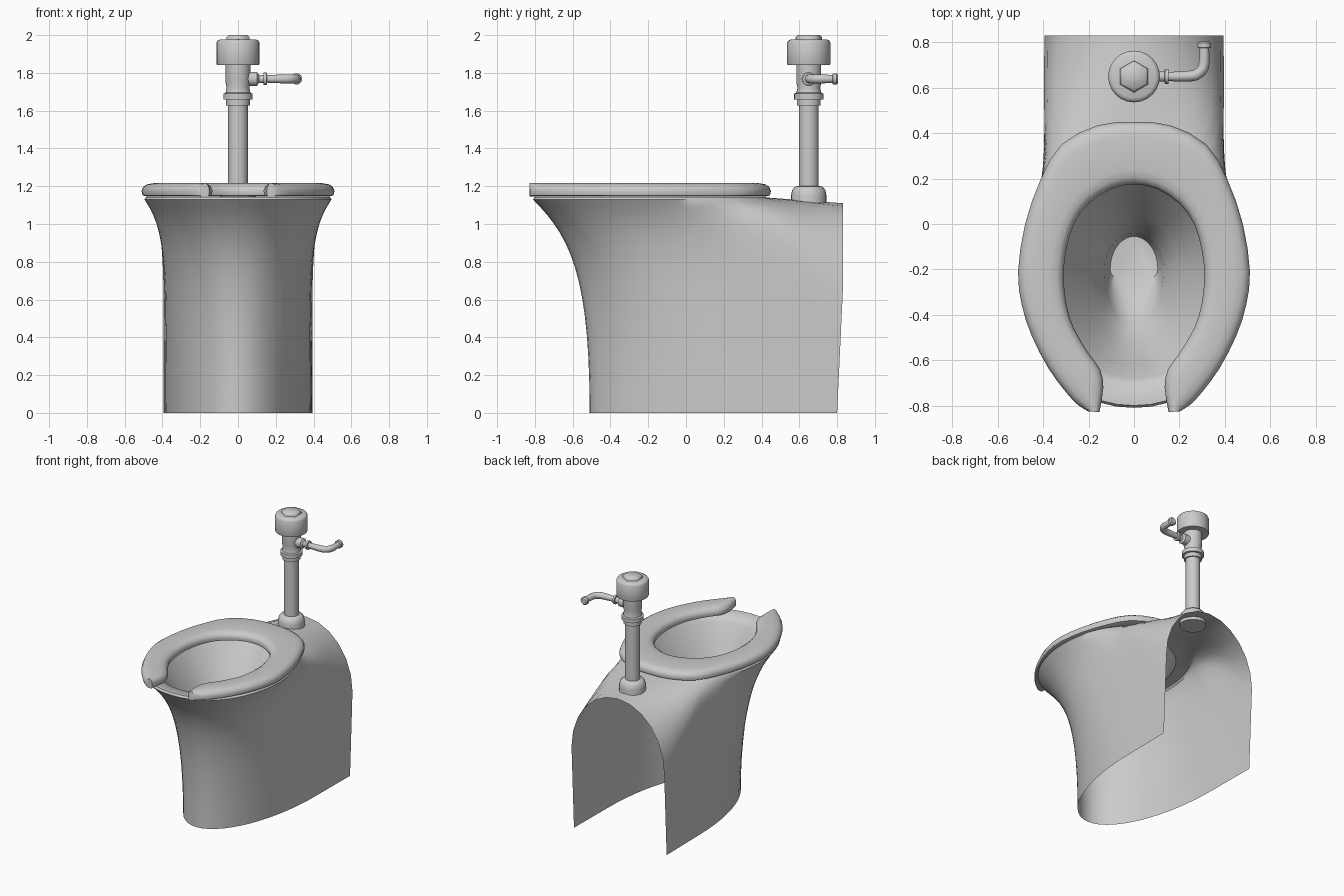
import bpy, bmesh
from math import sin, cos, pi, radians
from mathutils import Vector

if "Cube" in bpy.data.objects:
    bpy.data.objects.remove(bpy.data.objects["Cube"])


def loft(name, rings, cap_start=True, cap_end=True, angle=40):
    """Skin a list of closed rings that share one point count."""
    bm = bmesh.new()
    rows = [[bm.verts.new(p) for p in ring] for ring in rings]
    n = len(rows[0])
    for a, b in zip(rows, rows[1:]):
        for i in range(n):
            j = (i + 1) % n
            bm.faces.new((a[i], a[j], b[j], b[i]))
    if cap_start:
        bm.faces.new(rows[0])
    if cap_end:
        bm.faces.new(rows[-1])
    bmesh.ops.recalc_face_normals(bm, faces=bm.faces)
    mesh = bpy.data.meshes.new(name)
    bm.to_mesh(mesh)
    bm.free()
    ob = bpy.data.objects.new(name, mesh)
    bpy.context.collection.objects.link(ob)
    bpy.ops.object.select_all(action='DESELECT')
    ob.select_set(True)
    bpy.context.view_layer.objects.active = ob
    bpy.ops.object.shade_smooth_by_angle(angle=radians(angle))
    return ob


def lathe(name, profile, y=0.65, sides=24, angle=40):
    rings = [[(r * sin(2 * pi * i / sides), y + r * cos(2 * pi * i / sides), z)
              for i in range(sides)] for r, z in profile]
    return loft(name, rings, angle=angle)


def lerp(a, b, t):
    return a + (b - a) * t


def smooth(a, lo, hi):
    t = min(1, max(0, (a - lo) / (hi - lo)))
    return t * t * (3 - 2 * t)


N = 24  # steps from the back centre to the front centre


def full_ring(half):
    """Mirror a half ring function of the angle in degrees (0 back, 180 front)."""
    pts = [half(180 * i / N) for i in range(N + 1)]
    return pts + [(-p[0], p[1], p[2]) for p in pts[-2:0:-1]]


def egg(rx, back, front, cy, z):
    def half(a):
        s, c = max(0, sin(radians(a))), cos(radians(a))
        if a > 179.9:
            s = 0
        if c > 0:
            return (rx * s, cy + (back - cy) * c, z)
        return (rx * s ** 0.92, cy + (cy - front) * c, z)
    return half


rim = egg(0.495, 0.43, -0.81, -0.2, 1.13)


def hem(a):
    """Open edge of the shell: back arch, back post, then floor outline."""
    if a <= 45:
        t = radians(a * 2)
        return (0.395 * sin(t), 0.83, 0.64 + 0.47 * cos(t))
    if a <= 67.5:
        t = (a - 45) / 22.5
        return (0.395, 0.83 - 0.03 * t, 0.64 * (1 - t))
    if a <= 75:
        return (0.39, lerp(0.8, 0.4, (a - 67.5) / 7.5), 0)
    t = radians((a - 75) / 105 * 90)
    return (0.39 * cos(t), 0.4 - 0.91 * sin(t), 0)


def wall(t):
    """Flared wall between the rim and the hem."""
    def half(a):
        r, b = list(rim(a)), hem(a)
        r[2] += 0.01 * (1 - smooth(a, 20, 60))
        k = smooth(a, 75, 155)
        f1 = (lerp(1.15, 0.63, k), lerp(0.17, 0.63, k), 0.17)
        f2 = (lerp(1.05, 1.0, k), lerp(0.335, 1.0, k), 0.335)
        return tuple(lerp(r[i], b[i], 3 * t * (1 - t) ** 2 * f1[i]
                          + 3 * t * t * (1 - t) * f2[i] + t ** 3) for i in range(3))
    return half


# Bowl interior, rim and outer shell
bowl = [egg(0.105, -0.055, -0.26, -0.2, 0.57),
        egg(0.12, -0.048, -0.36, -0.2, 0.62),
        egg(0.13, -0.04, -0.44, -0.2, 0.69),
        egg(0.20, 0.04, -0.54, -0.2, 0.82),
        egg(0.30, 0.14, -0.62, -0.2, 0.98),
        egg(0.375, 0.235, -0.68, -0.2, 1.10),
        egg(0.40, 0.26, -0.71, -0.2, 1.138),
        egg(0.485, 0.415, -0.80, -0.2, 1.144)]
rings = [full_ring(h) for h in bowl]
rings += [full_ring(wall(i / 14)) for i in range(15)]
loft("bowl_body", rings, True, False, 50)

# Open-front seat: outer and inner outline of the right half, back to front
outline = [((0, .45), (0, .175)), ((.16, .435), (.10, .155)), ((.32, .35), (.20, .09)),
           ((.41, .20), (.265, .0)), ((.48, .0), (.30, -.12)), ((.511, -.21), (.31, -.24)),
           ((.494, -.36), (.297, -.36)), ((.45, -.495), (.265, -.46)),
           ((.378, -.635), (.20, -.57)), ((.305, -.735), (.15, -.64)),
           ((.25, -.795), (.135, -.72)), ((.20, -.827), (.152, -.828))]
edge = [(.03, 1.145), (.006, 1.152), (0, 1.175), (.01, 1.197), (.03, 1.21), (.065, 1.216)]


def seat_section(st):
    o, i = Vector(st[:2]), Vector(st[2:])
    width = (i - o).length
    d = (i - o) / width
    s = min(1, width / 0.15)
    pts = [(o + d * e * s, z) for e, z in edge]
    pts += [(i - d * e * s, z) for e, z in reversed(edge)]
    return [(p.x, p.y, z) for p, z in pts]


def refine(p):
    """Add a Catmull-Rom midpoint between neighbouring stations."""
    out = [p[0]]
    for k in range(len(p) - 1):
        a, d = p[max(k - 1, 0)], p[min(k + 2, len(p) - 1)]
        out.append((p[k] + p[k + 1]) * 0.5625 - (a + d) * 0.0625)
        out.append(p[k + 1])
    return out


right = [Vector((*o, *i)) for o, i in outline]
left = [Vector((-v[0], v[1], -v[2], v[3])) for v in right[:0:-1]]
loft("seat", [seat_section(v) for v in refine(left + right)])

# Flush valve: floor spud, pipe, coupling, head and hex cap
lathe("spud_collar", [(.094, 1.09), (.094, 1.15), (.088, 1.18), (.072, 1.198), (.045, 1.203)])
lathe("flush_pipe", [(.052, 1.19), (.052, 1.64)])
lathe("coupling", [(.063, 1.628), (.063, 1.658), (.078, 1.66), (.078, 1.69),
                   (.066, 1.695), (.06, 1.72), (.066, 1.75), (.066, 1.85)])
lathe("valve_head", [(.112, 1.843), (.114, 1.848), (.114, 1.96), (.108, 1.971), (.095, 1.977)])
lathe("hex_cap", [(.07, 1.97), (.07, 1.988), (.058, 2.0)], sides=6, angle=65)

# Handle: stations of x, y, heading in degrees, radius
stations = [(.05, .65, 0, .038), (.10, .65, 0, .038), (.11, .65, 0, .022),
            (.135, .65, 0, .022), (.136, .65, 0, .033), (.152, .65, 0, .033),
            (.153, .65, 0, .02), (.20, .65, 0, .022), (.25, .652, 5, .024)]
stations += [(.25 + .06 * sin(radians(a)), .712 - .06 * cos(radians(a)), a, .024)
             for a in (22, 45, 67, 90)]
stations += [(.31, .775, 90, .021), (.31, .778, 90, .03), (.31, .797, 90, .03),
             (.31, .805, 90, .022)]
loft("flush_handle", [[(x - sin(radians(h)) * r * cos(2 * pi * k / 16),
                        y + cos(radians(h)) * r * cos(2 * pi * k / 16),
                        1.768 + r * sin(2 * pi * k / 16)) for k in range(16)]
                      for x, y, h, r in stations])
